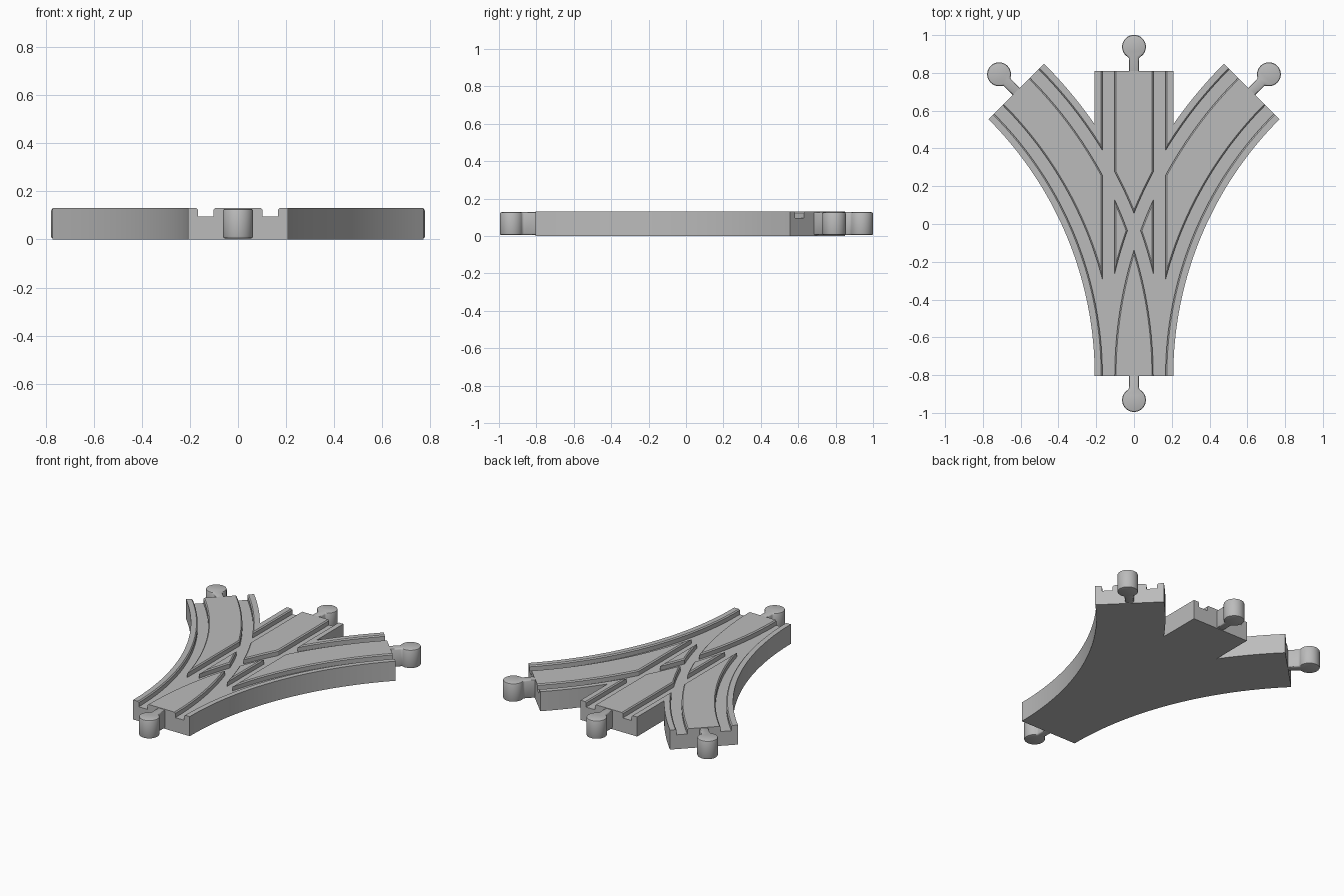
import bpy, bmesh, math
from mathutils import Matrix

if "Cube" in bpy.data.objects:
    bpy.data.objects.remove(bpy.data.objects["Cube"])

R = 2.13            # branch centreline radius
Y0, Y1 = -0.804, 0.81   # ends of the straight
HALF, H, FLOOR = 0.208, 0.13, 0.095
END = math.radians(45)

grey = bpy.data.materials.new("track_grey")
grey.diffuse_color = (0.5, 0.5, 0.5, 1)
grey.use_nodes = True
grey.node_tree.nodes["Principled BSDF"].inputs["Base Color"].default_value = grey.diffuse_color


def make(name, bm):
    bmesh.ops.recalc_face_normals(bm, faces=bm.faces)
    me = bpy.data.meshes.new(name)
    bm.to_mesh(me)
    bm.free()
    ob = bpy.data.objects.new(name, me)
    bpy.context.collection.objects.link(ob)
    me.materials.append(grey)
    return ob


def prism(name, outline, z0, z1):
    bm = bmesh.new()
    face = bm.faces.new([bm.verts.new((x, y, z0)) for x, y in outline])
    up = bmesh.ops.extrude_face_region(bm, geom=[face])["geom"]
    bmesh.ops.translate(bm, vec=(0, 0, z1 - z0),
                        verts=[v for v in up if isinstance(v, bmesh.types.BMVert)])
    return make(name, bm)


def arc(off, a0, a1, n):
    """Points on the right branch, off = distance to the right of its centreline."""
    r = R - off
    angles = [a0 + (a1 - a0) * i / n for i in range(n + 1)]
    return [(R - r * math.cos(a), Y0 + r * math.sin(a)) for a in angles]


def select_only(ob):
    bpy.ops.object.select_all(action='DESELECT')
    ob.select_set(True)
    bpy.context.view_layer.objects.active = ob


# Track body: right half outline, mirrored to the left
meet = math.acos((R - HALF) / (R + HALF))
right = arc(HALF, 0, END, 40) + arc(-HALF, END, meet, 10) + [(HALF, Y1)]
body = prism("track_body", right + [(-x, y) for x, y in reversed(right)], 0, H)


# Wheel grooves: a channel with chamfered lips swept along each route
def groove(side, path):
    inner, outer, c = 0.102, 0.167, 0.007
    profile = [(inner, FLOOR), (outer, FLOOR), (outer, H - c),
               (outer + c, H), (outer + c, H + 0.05),
               (inner - c, H + 0.05), (inner - c, H), (inner, H - c)]
    bm = bmesh.new()
    columns = [[(x, y, z) for x, y in path(side * o)] for o, z in profile]
    rings = [[bm.verts.new(p) for p in ring] for ring in zip(*columns)]
    for a, b in zip(rings, rings[1:]):
        for i in range(len(a)):
            j = (i + 1) % len(a)
            bm.faces.new((a[i], a[j], b[j], b[i]))
    bm.faces.new(rings[0])
    bm.faces.new(rings[-1])
    return make("groove_cutter", bm)


routes = [
    lambda o: [(o, Y0 - 0.05), (o, Y1 + 0.05)],
    lambda o: arc(o, -0.02, END + 0.02, 42),
    lambda o: [(-x, y) for x, y in arc(o, -0.02, END + 0.02, 42)],
]
for route in routes:
    for side in (-1, 1):
        cutter = groove(side, route)
        mod = body.modifiers.new("groove", 'BOOLEAN')
        mod.operation, mod.solver, mod.object = 'DIFFERENCE', 'EXACT', cutter
        select_only(body)
        bpy.ops.object.modifier_apply(modifier=mod.name)
        bpy.data.objects.remove(cutter)
select_only(body)
bpy.ops.object.shade_smooth_by_angle(angle=math.radians(25))


# Connector pegs: a neck and a round knob in one rounded outline
def peg(name, x, y, turn):
    r, w, d = 0.063, 0.026, 0.128
    a0 = math.asin(w / r)
    pts = [(w, -0.02)]
    for i in range(33):
        a = -math.pi / 2 + a0 + (2 * math.pi - 2 * a0) * i / 32
        pts.append((r * math.cos(a), d + r * math.sin(a)))
    pts.append((-w, -0.02))
    ob = prism(name, pts, 0.004, 0.127)
    bev = ob.modifiers.new("round_rim", 'BEVEL')
    bev.width, bev.segments, bev.angle_limit = 0.009, 2, math.radians(60)
    select_only(ob)
    bpy.ops.object.modifier_apply(modifier=bev.name)
    ob.data.transform(Matrix.Translation((x, y, 0)) @ Matrix.Rotation(turn, 4, 'Z'))
    bpy.ops.object.shade_smooth_by_angle(angle=math.radians(40))


bx, by = arc(0, 0, END, 1)[-1]
peg("front_peg", 0, Y0, math.pi)
peg("back_peg", 0, Y1, 0)
peg("right_peg", bx, by, -END)
peg("left_peg", -bx, by, END)
